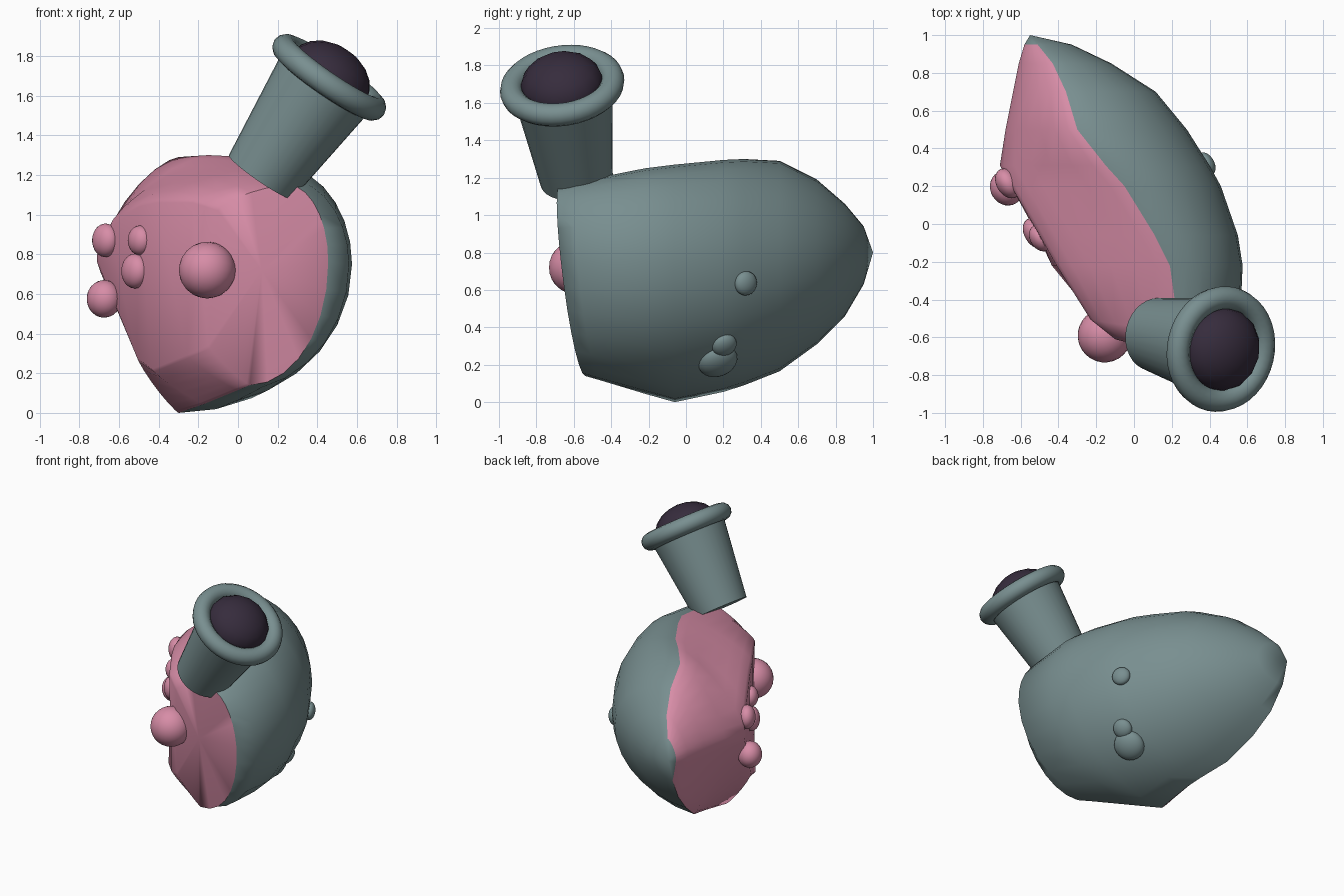
import bpy, bmesh, math
from mathutils import Vector, Matrix

if "Cube" in bpy.data.objects:
    bpy.data.objects.remove(bpy.data.objects["Cube"])


def material(name, rgb):
    m = bpy.data.materials.new(name)
    m.diffuse_color = (*rgb, 1)
    m.use_nodes = True
    m.node_tree.nodes["Principled BSDF"].inputs["Base Color"].default_value = m.diffuse_color
    return m


TEAL = material("grey_teal", (0.19, 0.275, 0.28))
PINK = material("dusty_pink", (0.68, 0.265, 0.385))
DARK = material("dark_plum", (0.037, 0.025, 0.046))


def finish(name, bm, mats, angle=40):
    bmesh.ops.recalc_face_normals(bm, faces=bm.faces)
    me = bpy.data.meshes.new(name)
    bm.to_mesh(me)
    bm.free()
    ob = bpy.data.objects.new(name, me)
    bpy.context.collection.objects.link(ob)
    for m in mats:
        me.materials.append(m)
    bpy.ops.object.select_all(action='DESELECT')
    bpy.context.view_layer.objects.active = ob
    ob.select_set(True)
    bpy.ops.object.shade_smooth_by_angle(angle=math.radians(angle))
    return ob


def frame(center, axis):
    # places local z along the given axis
    rot = Vector(axis).to_track_quat('Z', 'Y').to_matrix().to_4x4()
    return Matrix.Translation(center) @ rot


def bump(name, center, axis, radius, depth, mat, u=24, v=14):
    bm = bmesh.new()
    bmesh.ops.create_uvsphere(bm, u_segments=u, v_segments=v, radius=1)
    bm.transform(frame(center, axis) @ Matrix.Diagonal((radius, radius, depth, 1)))
    return finish(name, bm, [mat])


# Body: cross-sections from front to back
# y, tilt, top(x, z), right(x, z), bottom(x, z), wall foot(x, z), wall head(x, z)
SECTIONS = [
    (-.67, 1, .25, 1.15, .455, .76, .06, .14, -.15, .34, -.10, 1.02),
    (-.58, .8, .24, 1.18, .56, .75, .00, .115, -.26, .29, -.23, 1.06),
    (-.22, 0, .19, 1.25, .575, .75, -.17, .045, -.435, .22, -.41, 1.06),
    (-.06, 0, .11, 1.27, .55, .75, -.30, .00, -.51, .28, -.50, 1.04),
    (.20, 0, -.05, 1.295, .46, .75, -.31, .055, -.65, .62, -.65, .93),
    (.31, 0, -.15, 1.30, .40, .75, -.34, .09, -.71, .76, -.71, .80),
    (.50, 0, -.30, 1.29, .28, .76, -.42, .165, -.68, .78, -.68, .82),
    (.70, 0, -.36, 1.19, .115, .77, -.49, .31, -.64, .78, -.64, .82),
    (.85, 0, -.43, 1.06, -.12, .78, -.53, .46, -.61, .78, -.61, .82),
    (.95, 0, -.51, .94, -.33, .78, -.55, .63, -.58, .79, -.58, .81),
]
N = 7


def quarter(a, b, cx, cz, power):
    # superellipse arc from a to b round the corner centre (cx, cz)
    pts = []
    for i in range(N):
        t = i / N * math.pi / 2
        wa, wb = math.cos(t) ** (2 / power), math.sin(t) ** (2 / power)
        pts.append((cx + wa * (a[0] - cx) + wb * (b[0] - cx),
                    cz + wa * (a[1] - cz) + wb * (b[1] - cz)))
    return pts


bm = bmesh.new()
rings = []
for y, tilt, tx, tz, rx, rz, bx, bz, fx, fz, hx, hz in SECTIONS:
    t, r, b, foot, head = (tx, tz), (rx, rz), (bx, bz), (fx, fz), (hx, hz)
    outline = (quarter(t, r, tx, rz, 2) + quarter(r, b, bx, rz, 2)
               + quarter(b, foot, bx, fz, 1.15) + quarter(head, t, tx, hz, 1.45))
    outline.insert(3 * N, foot)
    rings.append([bm.verts.new((x, y + tilt * (.16 * (rx - x) - .11 * (z - rz)), z))
                  for x, z in outline])
count = 4 * N + 1
for a, b in zip(rings, rings[1:]):
    for i in range(count):
        j = (i + 1) % count
        f = bm.faces.new((a[i], a[j], b[j], b[i]))
        f.material_index = 0 if i < 2 * N else 1   # shell outside, pink inside
# slightly domed pink front
front = bm.verts.new((.12, -.645, .72))
tip = bm.verts.new((-.55, 1.0, .8))
for i in range(count):
    j = (i + 1) % count
    bm.faces.new((rings[0][j], rings[0][i], front)).material_index = 1
    bm.faces.new((rings[-1][i], rings[-1][j], tip))
finish("body", bm, [TEAL, PINK], 52)

# Funnel: tapered tube, rolled rim, dark ball in the mouth
BASE, TOP = Vector((.115, -.585, 1.19)), Vector((.46, -.662, 1.692))
AXIS = TOP - BASE
bm = bmesh.new()
bmesh.ops.create_cone(bm, cap_ends=True, segments=32, radius1=.195, radius2=.27,
                      depth=AXIS.length)
bm.transform(frame((BASE + TOP) / 2, AXIS))
finish("funnel_tube", bm, [TEAL])

bm = bmesh.new()
U, V = 40, 12
grid = []
for i in range(U):
    a = math.tau * i / U
    grid.append([])
    for k in range(V):
        c = math.tau * k / V
        d = .273 + .062 * math.cos(c)
        grid[i].append(bm.verts.new((d * math.cos(a), d * math.sin(a), .062 * math.sin(c))))
for i in range(U):
    for k in range(V):
        i2, k2 = (i + 1) % U, (k + 1) % V
        bm.faces.new((grid[i][k], grid[i2][k], grid[i2][k2], grid[i][k2]))
bm.transform(frame(TOP, AXIS))
finish("funnel_rim", bm, [TEAL])
bump("funnel_ball", TOP, AXIS, .225, .165, DARK, 14, 10)

# Bumps on the pink face
FACE = (-.85, -.52, 0)
bump("nose_ball", (-.155, -.59, .72), FACE, .143, .143, PINK)
for i, (x, y, z, r, d) in enumerate([(-.668, .215, .87, .085, .06), (-.495, -.075, .87, .075, .055),
                                     (-.52, -.05, .715, .088, .06), (-.675, .19, .575, .095, .085)]):
    bump(f"face_bump_{i + 1}", (x, y, z), FACE, r, d, PINK)

# Bumps on the shell
for i, (x, y, z, r, n) in enumerate([(.385, .32, .635, .065, (.85, .5, -.1)),
                                     (.275, .205, .305, .068, (.7, .3, -.6)),
                                     (.185, .17, .22, .108, (.6, .3, -.75))]):
    bump(f"shell_bump_{i + 1}", (x, y, z), n, r, r * .6, TEAL)
